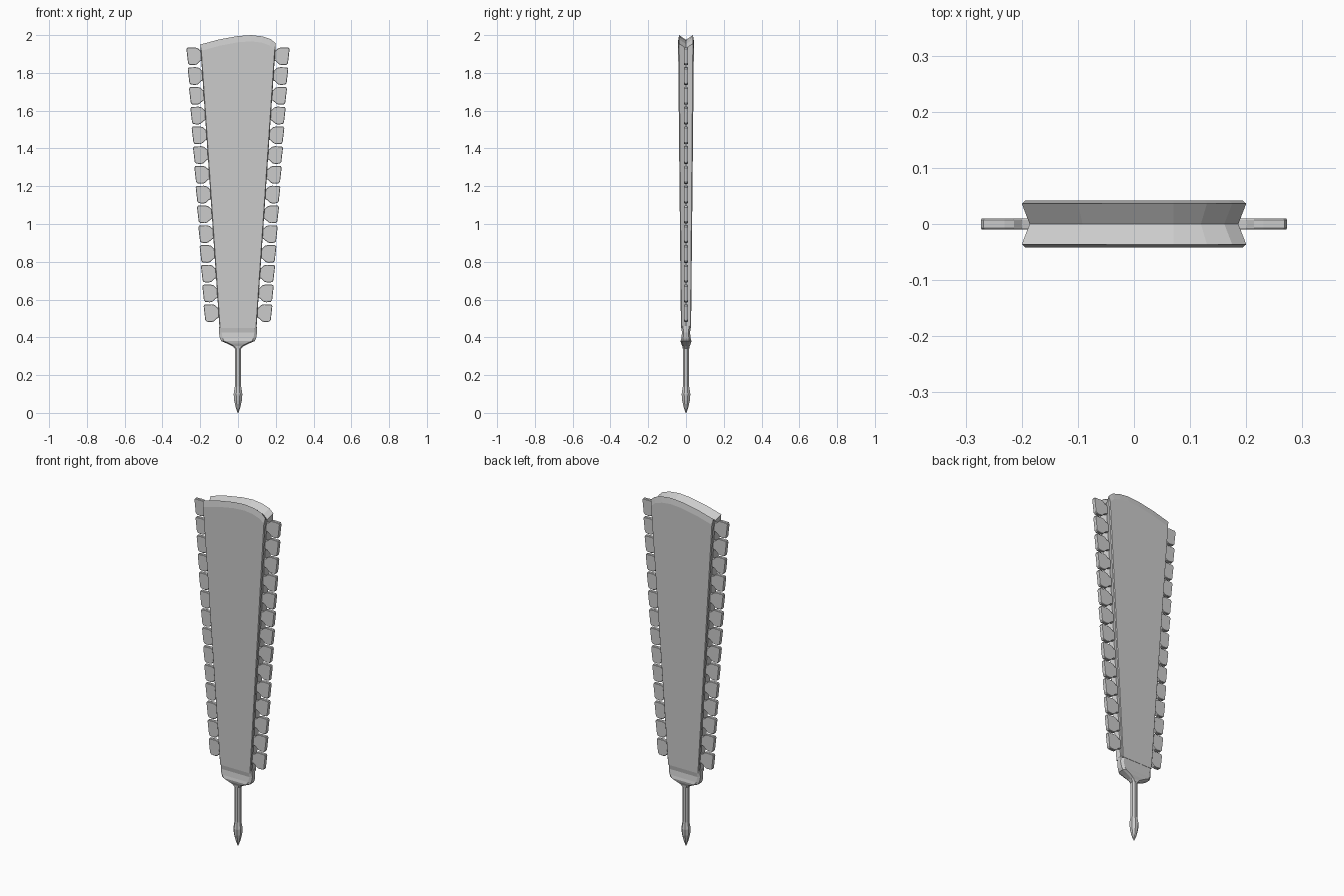
import bpy, bmesh
from math import sin, cos, pi, radians
from mathutils import Matrix, Vector

if "Cube" in bpy.data.objects:
    bpy.data.objects.remove(bpy.data.objects["Cube"])


def loft(name, rings, cap_start=True, cap_end=True):
    """Skin a list of equal-length point rings into one closed mesh."""
    bm = bmesh.new()
    vs = [[bm.verts.new(p) for p in r] for r in rings]
    n = len(vs[0])
    for a, b in zip(vs, vs[1:]):
        for i in range(n):
            j = (i + 1) % n
            bm.faces.new((a[i], a[j], b[j], b[i]))
    if cap_start:
        bm.faces.new(vs[0][::-1])
    if cap_end:
        bm.faces.new(vs[-1])
    bmesh.ops.recalc_face_normals(bm, faces=bm.faces)
    me = bpy.data.meshes.new(name)
    bm.to_mesh(me)
    bm.free()
    ob = bpy.data.objects.new(name, me)
    bpy.context.collection.objects.link(ob)
    return ob


def half_width(z):
    return 0.10 + (z - 0.46) * 0.067


def half_thick(z):
    return 0.027 + (z - 0.46) * 0.0098


# Blade: asymmetric outline, layered through y with a V groove round the rim
outline = [(-0.098, 0.45), (-0.2, 1.95), (-0.1, 1.977), (0, 1.995), (0.07, 2.0),
           (0.13, 1.993), (0.175, 1.978), (0.2, 1.955), (0.098, 0.45)]


def blade_layer(y_factor, dx, dz):
    pts = []
    for x, z in outline:
        top = z > 1.9
        if abs(x) > 0.09:
            x -= dx * min(1, abs(x) / 0.17) * (1 if x > 0 else -1)
        t = half_thick(z)
        pts.append((x, t * y_factor, z - dz if top else z))
    return pts


loft("blade", [blade_layer(-1, 0.006, 0.033), blade_layer(-0.87, 0, 0),
               blade_layer(0, 0.014, 0.025),
               blade_layer(0.87, 0, 0), blade_layer(1, 0.006, 0.033)])


# Collar: chamfered rectangular sections pinching in towards the handle
def section(hx, hy, z):
    cx, cy = min(hx * 0.4, 0.014), hy * 0.4
    return [(hx, -hy + cy, z), (hx, hy - cy, z), (hx - cx, hy, z), (-hx + cx, hy, z),
            (-hx, hy - cy, z), (-hx, -hy + cy, z), (-hx + cx, -hy, z), (hx - cx, -hy, z)]


loft("collar", [section(*s) for s in [
    (0.099, 0.027, 0.46), (0.101, 0.021, 0.425), (0.096, 0.025, 0.395),
    (0.088, 0.029, 0.38), (0.06, 0.026, 0.368), (0.03, 0.019, 0.353), (0.017, 0.017, 0.34)]])


# Handle: octagonal rod with a swollen pointed tip
def octagon(r, z):
    return [(r * cos(pi / 8 + i * pi / 4), r * sin(pi / 8 + i * pi / 4), z) for i in range(8)]


loft("handle", [octagon(r, z) for r, z in [
    (0.018, 0.37), (0.018, 0.14), (0.025, 0.10), (0.022, 0.065), (0.012, 0.025), (0.002, 0.0)]])

# Teeth: rounded flat chips along both edges, tilted with the taper
tooth = [(-0.02, -0.022), (0.002, -0.028), (0.022, -0.045), (0.036, -0.048), (0.06, -0.045),
         (0.067, -0.036), (0.073, 0.038), (0.068, 0.046), (0.03, 0.046), (0.014, 0.042),
         (0.0, 0.028), (-0.02, 0.022)]


def tooth_ring(y, s):
    return [((x - 0.03) * s + 0.03, y, z * s) for x, z in tooth]


for side in (1, -1):
    for i in range(14):
        z = 0.53 + i * 1.36 / 13
        ob = loft("tooth_%s_%02d" % ("right" if side > 0 else "left", i + 1),
                  [tooth_ring(-0.01, 0.95), tooth_ring(-0.007, 1),
                   tooth_ring(0.007, 1), tooth_ring(0.01, 0.95)])
        m = Matrix.Translation((half_width(z) + 0.003, 0, z)) @ Matrix.Rotation(radians(2), 4, 'Y')
        ob.data.transform(Matrix.Diagonal((side, 1, 1, 1)) @ m)
        if side < 0:
            ob.data.flip_normals()
